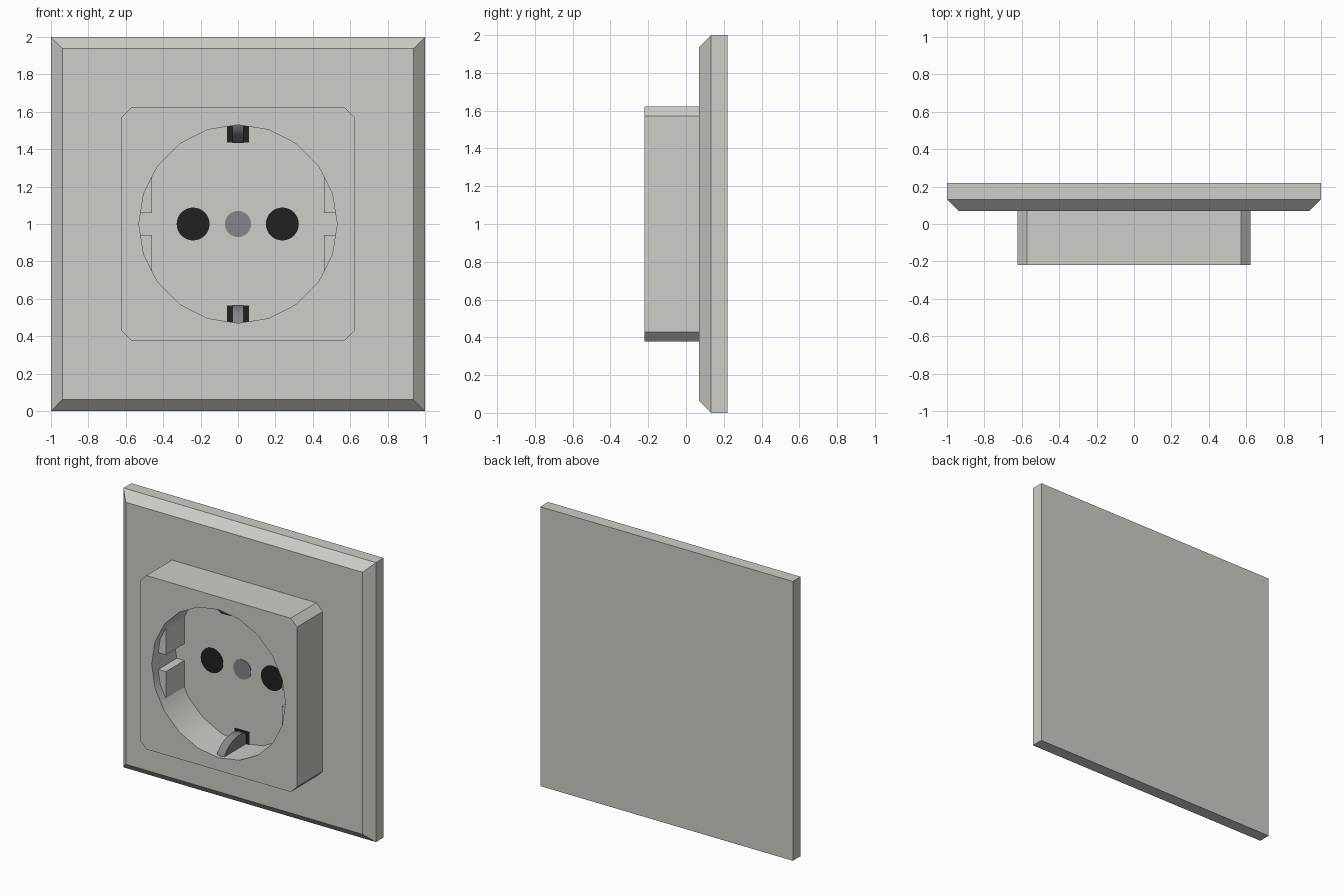
import bpy, bmesh, math
from mathutils import Matrix, Vector

if "Cube" in bpy.data.objects:
    bpy.data.objects.remove(bpy.data.objects["Cube"])

FLOOR = 0.05      # y of the recess floor
MID = 1.0         # z of the socket centre


def material(name, col):
    m = bpy.data.materials.new(name)
    m.diffuse_color = (*col, 1)
    m.use_nodes = True
    m.node_tree.nodes["Principled BSDF"].inputs["Base Color"].default_value = m.diffuse_color
    return m


plastic = material("warm light grey plastic", (0.62, 0.61, 0.58))
black = material("black", (0.015, 0.015, 0.015))
metal = material("grey metal", (0.24, 0.24, 0.25))


def make(name, bm, mat, smooth=None):
    bmesh.ops.recalc_face_normals(bm, faces=bm.faces)
    me = bpy.data.meshes.new(name)
    bm.to_mesh(me)
    bm.free()
    ob = bpy.data.objects.new(name, me)
    bpy.context.collection.objects.link(ob)
    me.materials.append(mat)
    if smooth:
        smooth_by_angle(ob, smooth)
    return ob


def smooth_by_angle(ob, deg):
    bpy.ops.object.select_all(action='DESELECT')
    ob.select_set(True)
    bpy.context.view_layer.objects.active = ob
    bpy.ops.object.shade_smooth_by_angle(angle=math.radians(deg))


def box(lo, hi):
    bm = bmesh.new()
    lo, hi = Vector(lo), Vector(hi)
    bmesh.ops.create_cube(bm, size=1, matrix=Matrix.Translation((lo + hi) / 2)
                          @ Matrix.Diagonal((*(hi - lo), 1)))
    return bm


def cylinder(x, r, y0, y1, n):
    bm = bmesh.new()
    bmesh.ops.create_cone(bm, cap_ends=True, segments=n, radius1=r, radius2=r, depth=y1 - y0,
                          matrix=Matrix.Translation((x, (y0 + y1) / 2, MID))
                          @ Matrix.Rotation(math.pi / 2, 4, 'X'))
    return bm


def prism(points, offset):
    bm = bmesh.new()
    f = bm.faces.new([bm.verts.new(p) for p in points])
    ext = bmesh.ops.extrude_face_region(bm, geom=[f])["geom"]
    bmesh.ops.translate(bm, vec=offset, verts=[v for v in ext if isinstance(v, bmesh.types.BMVert)])
    return bm


def bevel(bm, edges, width):
    bmesh.ops.bevel(bm, geom=edges, offset=width, segments=1, affect='EDGES', profile=0.5)


# wall plate with chamfered front rim
bm = box((-1, 0.07, 0), (1, 0.22, 2))
bevel(bm, [e for e in bm.edges if all(v.co.y < 0.1 for v in e.verts)], 0.062)
make("wall_plate", bm, plastic)

# raised socket body with cut corners and a round recess
bm = box((-0.622, -0.22, 0.378), (0.622, 0.08, 1.622))
bevel(bm, [e for e in bm.edges if abs(e.verts[0].co.y - e.verts[1].co.y) > 0.1], 0.05)
body = make("socket_body", bm, plastic)
cutter = make("recess_cutter", cylinder(0, 0.53, -0.4, FLOOR, 20), plastic)
cutter.hide_render = True
mod = body.modifiers.new("recess", 'BOOLEAN')
mod.operation = 'DIFFERENCE'
mod.solver = 'EXACT'
mod.object = cutter
bpy.context.view_layer.objects.active = body
bpy.ops.object.modifier_apply(modifier=mod.name)
bpy.data.objects.remove(cutter)
smooth_by_angle(body, 30)

# guide ribs at both sides of the recess, split by a slot
rib = [(0.46, 0.06), (0.54, 0.06), (0.515, 0.166), (0.46, 0.275)]
for sx, side in ((-1, "left"), (1, "right")):
    for sz, level in ((-1, "lower"), (1, "upper")):
        pts = [(sx * x, -0.16, MID + sz * z) for x, z in rib]
        make(f"guide_rib_{side}_{level}", prism(pts, (0, FLOOR + 0.165, 0)), plastic)

# pin holes and centre screw
for x, side in ((-0.24, "left"), (0.237, "right")):
    make(f"pin_hole_{side}", cylinder(x, 0.088, FLOOR - 0.004, FLOOR + 0.004, 32), black)
make("centre_screw", cylinder(0, 0.07, FLOOR - 0.004, FLOOR + 0.004, 32), metal)

# earth clips: bowed metal strips with dark openings behind
clip = [(-0.20, 0.55), (-0.19, 0.51), (-0.15, 0.47), (-0.10, 0.445),
        (-0.04, 0.433), (0.01, 0.435), (0.05, 0.45), (0.05, 0.55)]
for s, level in ((-1, "bottom"), (1, "top")):
    pts = [(-0.03, y, MID + s * z) for y, z in clip]
    make(f"earth_clip_{level}", prism(pts, (0.06, 0, 0)), metal, 50)
    za, zb = sorted((MID + s * 0.435, MID + s * 0.525))
    make(f"clip_opening_{level}", box((-0.058, FLOOR - 0.004, za), (0.058, FLOOR + 0.004, zb)), black)
